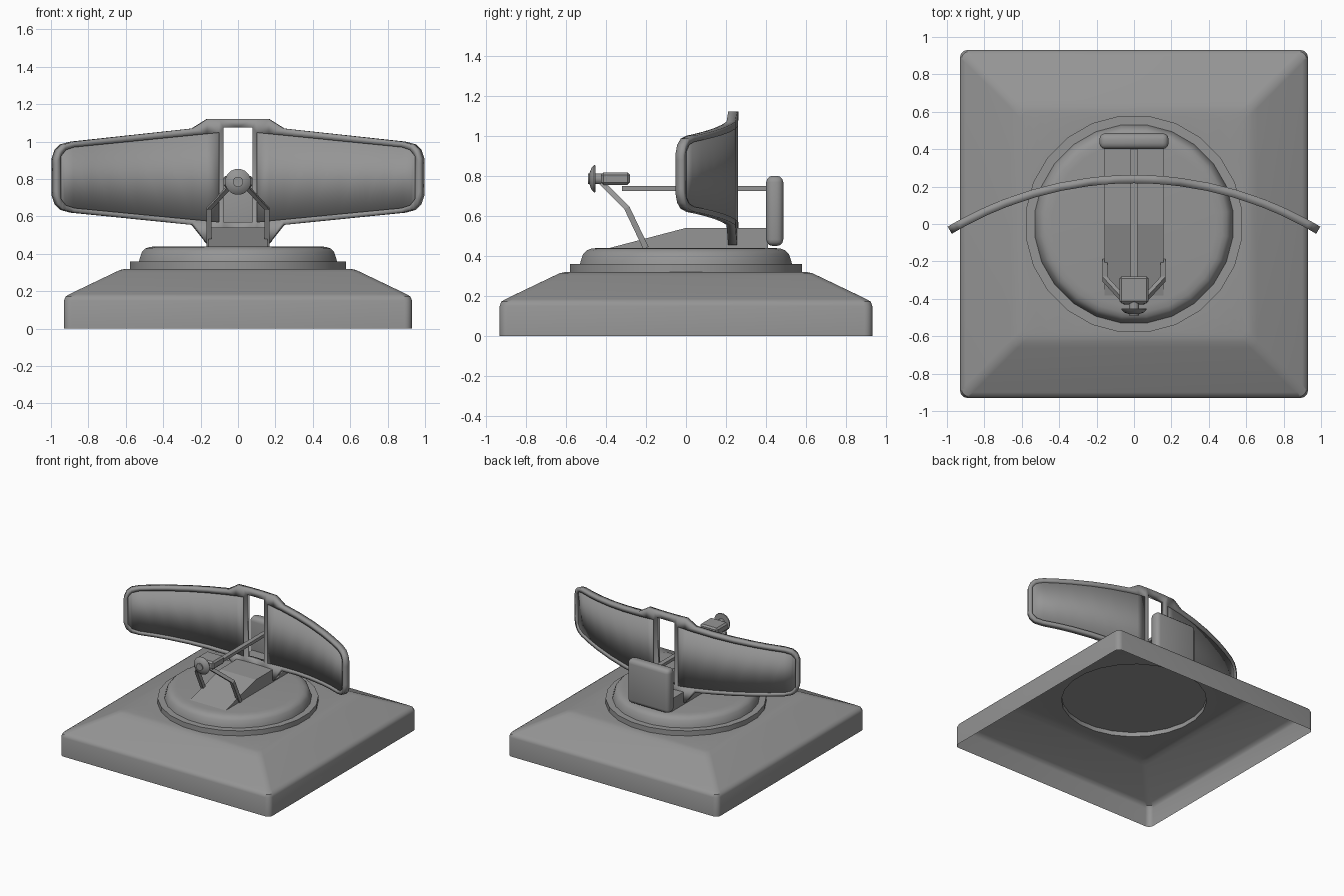
import bpy, bmesh, math
from mathutils import Vector

if "Cube" in bpy.data.objects:
    bpy.data.objects.remove(bpy.data.objects["Cube"])

grey = bpy.data.materials.new("mid grey")
grey.use_nodes = True
grey.diffuse_color = (0.3, 0.3, 0.3, 1)
grey.node_tree.nodes["Principled BSDF"].inputs["Base Color"].default_value = (0.3, 0.3, 0.3, 1)
SIDES = 24


def finish(name, bm, smooth=None, recalc=True):
    if recalc:
        bmesh.ops.recalc_face_normals(bm, faces=bm.faces)
    mesh = bpy.data.meshes.new(name)
    bm.to_mesh(mesh)
    bm.free()
    mesh.materials.append(grey)
    obj = bpy.data.objects.new(name, mesh)
    bpy.context.collection.objects.link(obj)
    if smooth:
        bpy.ops.object.select_all(action="DESELECT")
        obj.select_set(True)
        bpy.context.view_layer.objects.active = obj
        bpy.ops.object.shade_smooth_by_angle(angle=math.radians(smooth))
    return obj


def loft(name, loops, smooth=None, caps=(), closed=False):
    """Join rings of points; cap the listed ends or close the rings into a torus."""
    bm = bmesh.new()
    rings = [[bm.verts.new(p) for p in loop] for loop in loops]
    pairs = list(zip(rings, rings[1:])) + ([(rings[-1], rings[0])] if closed else [])
    for a, b in pairs:
        n = len(a)
        for i in range(n):
            j = (i + 1) % n
            bm.faces.new((a[i], a[j], b[j], b[i]))
    for end in caps:
        bm.faces.new(rings[end])
    return finish(name, bm, smooth)


def circle(r, z, n=SIDES):
    step = math.tau / n
    return [(r * math.cos(step * (i + .5)), r * math.sin(step * (i + .5)), z) for i in range(n)]


def rounded_square(half, z, r=0.04):
    pts = []
    for i in range(SIDES):
        quarter, k = divmod(i, SIDES // 4)
        a = math.pi / 2 * (quarter + k / (SIDES // 4 - 1))
        mid = math.pi / 2 * quarter + math.pi / 4
        c = (half - r) * math.sqrt(2)
        pts.append((c * math.cos(mid) + r * math.cos(a), c * math.sin(mid) + r * math.sin(a), z))
    return pts


def box(name, size, center, bevel=0, segments=1, smooth=None):
    bm = bmesh.new()
    bmesh.ops.create_cube(bm, size=1)
    for v in bm.verts:
        v.co = Vector(center) + Vector([a * b for a, b in zip(v.co, size)])
    if bevel:
        bmesh.ops.bevel(bm, geom=bm.edges[:], offset=bevel, segments=segments,
                        profile=0.5, affect="EDGES")
    return finish(name, bm, smooth)


def prism(name, profile, half_width):
    """Extrude a (y, z) outline across x."""
    return loft(name, [[(x, y, z) for y, z in profile] for x in (-half_width, half_width)],
                caps=(0, 1))


# Hollow square base with a round opening in its top
base_profile = [(.93, 0), (.93, .15), (.922, .172), (.9, .185), (.66, .3), (.63, .314), (.6, .32)]
loft("base_shell", [rounded_square(h, z) for h, z in base_profile] + [circle(.575, .32)], smooth=40)

# Turntable ring and domed plate
loft("turntable_ring", [circle(r, z) for r, z in ((.583, .32), (.583, .36), (.53, .36), (.53, .32))],
     smooth=30, closed=True)
dome = [(.535, .355), (.53, .375), (.518, .41), (.5, .428), (.475, .437), (.44, .44)]
loft("turntable_dome", [circle(r, z) for r, z in dome], smooth=40, caps=(0, -1))

# Sloped pedestal, counterweight and boom
prism("pedestal", [(-.46, .41), (-.4, .435), (0, .54), (.41, .54), (.41, .41)], .158)
box("counterweight", (.37, .085, .35), (0, .443, .625), .032, 3, smooth=40)
box("boom", (.036, .73, .025), (0, .045, .737))

# Feed horn with its small dish
box("feed_horn", (.156, .145, .062), (0, -.352, .786), .012)
dish = [(.068, -.452), (.07, -.458), (.055, -.472), (.03, -.481), (.008, -.485)]
loft("feed_dish", [[(x, y, z + .785) for x, z, _ in circle(r, 0, 16)] for r, y in dish],
     smooth=50, caps=(0, -1))
loft("feed_neck", [[(x, y, z + .785) for x, z, _ in circle(.028, 0, 12)] for y in (-.41, -.49)],
     smooth=40, caps=(0, -1))

# Bent struts holding the feed
for side, label in ((1, "left"), (-1, "right")):
    path = [(.155, -.2, .44), (.155, -.295, .64), (.04, -.42, .765)]
    t = .013
    rings = []
    for x, y, z in path:
        rings.append([(side * (x + dx), y + dy, z + dz) for dx, dy, dz in
                      ((-t, -t, -.006), (t, -t, -.006), (t, t, .006), (-t, t, .006))])
    loft(label + "_feed_strut", rings, caps=(0, -1))


# Curved reflector: one grid split into frame cells and recessed panel cells
def height(points, x):
    for (x0, z0), (x1, z1) in zip(points, points[1:]):
        if x <= x1:
            return z0 + (z1 - z0) * (x - x0) / (x1 - x0)
    return points[-1][1]


outer_top = [(0, 1.12), (.17, 1.12), (.25, 1.07), (.9, 1.0), (.955, .985), (.985, .955), (1, .91)]
inner_top = [(0, 1.075), (.08, 1.075), (.105, 1.048), (.9, .97), (.945, .955), (.965, .93), (1, .88)]
inner_low = [(0, .57), (.105, .57), (.9, .645), (.945, .66), (.965, .685), (1, .735)]
outer_low = [(0, .455), (.17, .455), (.25, .555), (.9, .62), (.955, .635), (.985, .665), (1, .71)]
columns = [0, .08, .105, .17, .25, .4, .55, .7, .8, .9, .945, .955, .965, .972, .985, 1]
RADIUS = 1.91


def reflector(name, wanted, thickness):
    bm = bmesh.new()
    grid = []
    for x in columns:
        mx = x * .985
        y = .24 - RADIUS + math.sqrt(RADIUS ** 2 - mx ** 2)
        grid.append([bm.verts.new((mx, y, height(row, x)))
                     for row in (outer_low, inner_low, inner_top, outer_top)])
    for i in range(len(columns) - 1):
        for j in range(3):
            if j != 1 or columns[i] >= .972 or columns[i] == .08:
                kind = "frame"
            else:
                kind = "window" if i == 0 else "panel"
            if kind == wanted:
                bm.faces.new((grid[i][j], grid[i + 1][j], grid[i + 1][j + 1], grid[i][j + 1]))
    bmesh.ops.delete(bm, geom=[v for v in bm.verts if not v.link_faces], context="VERTS")
    obj = finish(name, bm, smooth=30, recalc=False)
    obj.modifiers.new("mirror", "MIRROR")
    solid = obj.modifiers.new("thickness", "SOLIDIFY")
    solid.thickness, solid.offset = thickness, 0
    # keep the edge smoothing last in the stack
    while obj.modifiers[-1].type != "NODES" and any(m.type == "NODES" for m in obj.modifiers):
        obj.modifiers.move([m.type for m in obj.modifiers].index("NODES"), len(obj.modifiers) - 1)


reflector("reflector_frame", "frame", .044)
reflector("reflector_panels", "panel", .02)
